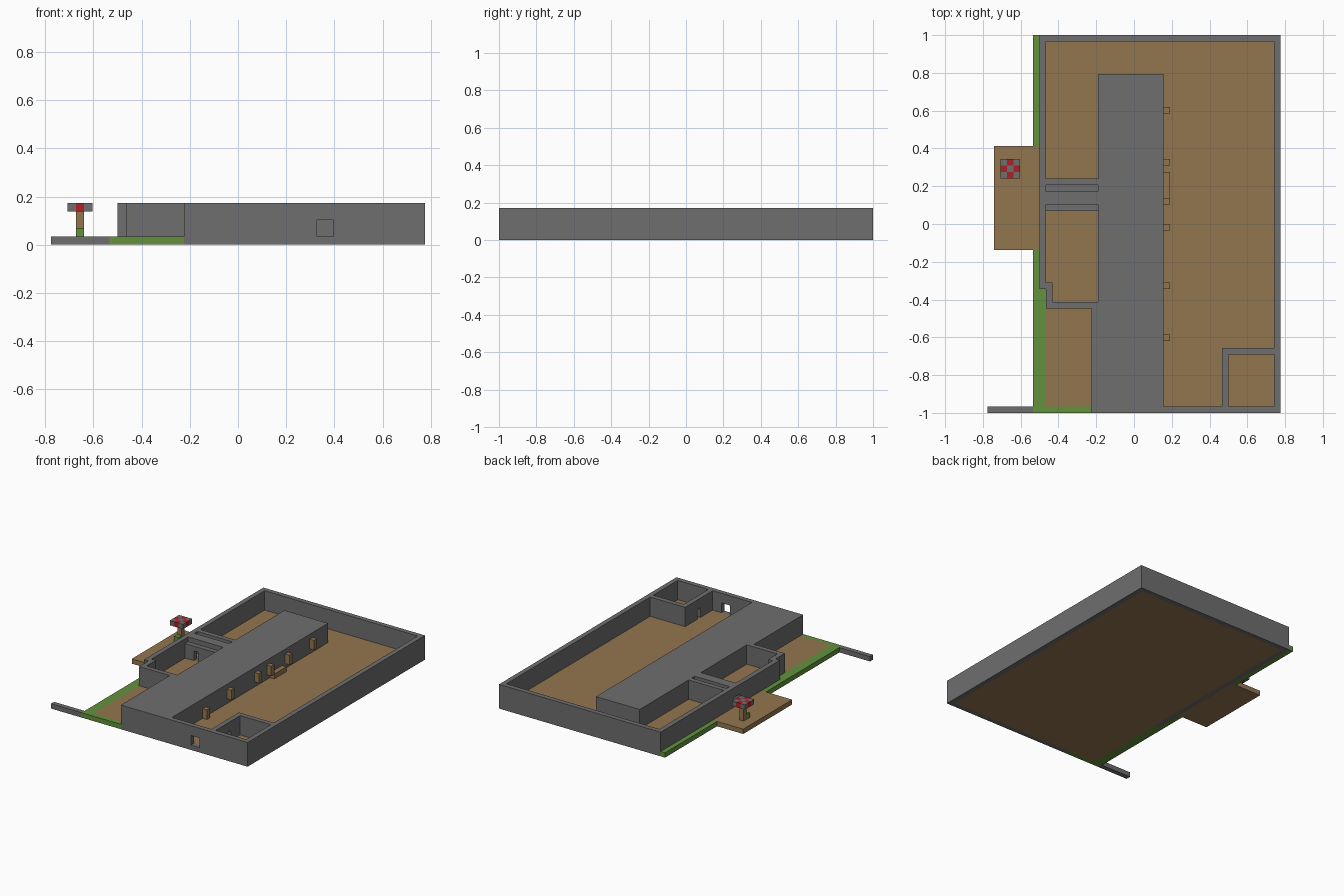
import bpy
import bmesh
from mathutils import Vector

cube = bpy.data.objects.get("Cube")
if cube:
    bpy.data.objects.remove(cube, do_unlink=True)

U = 2 / 58                      # one building block
ORIGIN = Vector((22.5, 29, 0))  # plan centre, in blocks
TOP = 5                         # wall height, in blocks


def material(name, rgb):
    m = bpy.data.materials.new(name)
    m.use_nodes = True
    colour = (*rgb, 1)
    m.diffuse_color = colour
    bsdf = next(n for n in m.node_tree.nodes if n.type == 'BSDF_PRINCIPLED')
    bsdf.inputs["Base Color"].default_value = colour
    return m


STONE = material("stone_grey", (0.16, 0.158, 0.156))
EARTH = material("earth_brown", (0.29, 0.18, 0.077))
GRASS = material("grass_green", (0.125, 0.285, 0.047))
RED = material("lamp_red", (0.42, 0.014, 0.022))


def blocks(name, mat, *boxes):
    """One object from boxes given as x range, y range, z range in blocks."""
    bm = bmesh.new()
    for xr, yr, zr in boxes:
        lo = Vector((xr[0], yr[0], zr[0]))
        hi = Vector((xr[1], yr[1], zr[1]))
        verts = bmesh.ops.create_cube(bm, size=1)["verts"]
        for v in verts:
            unit = v.co + Vector((0.5, 0.5, 0.5))
            v.co = (lo + unit * (hi - lo) - ORIGIN) * U
    mesh = bpy.data.meshes.new(name)
    bm.to_mesh(mesh)
    bm.free()
    mesh.materials.append(mat)
    ob = bpy.data.objects.new(name, mesh)
    bpy.context.collection.objects.link(ob)
    return ob


def door_wall(name, xr, yr, door, along, base=0, top=TOP):
    """Wall with a two-block-high doorway between the door limits."""
    def part(r, zr):
        return (r, yr, zr) if along == "x" else (xr, r, zr)
    start, end = xr if along == "x" else yr
    blocks(name, STONE,
           part((start, door[0]), (base, top)),
           part((door[1], end), (base, top)),
           part(door, (3, top)),
           *([part(door, (0, 1))] if base == 0 else []))


# Ground
blocks("floor", EARTH, ((9, 44), (1, 57), (0, 1)))
blocks("grass_border", GRASS,
       ((7, 8), (0, 25), (0, 1)), ((8, 9), (0, 19), (0, 1)),
       ((7, 8), (41, 58), (0, 1)), ((9, 16), (0, 1), (0, 1)))
blocks("entrance_platform", EARTH, ((1, 8), (25, 41), (0, 1)))
blocks("front_kerb", STONE, ((0, 7), (0, 1), (0, 1)))

# Outer walls
door_wall("front_wall", (16, 45), (0, 1), (32, 34), "x")
door_wall("right_wall", (8, 9), (19, 58), (32, 34), "y")
blocks("back_wall", STONE, ((9, 45), (57, 58), (0, TOP)))
blocks("left_wall", STONE, ((44, 45), (1, 57), (0, TOP)))
blocks("stepped_wall", STONE,
       ((9, 10), (16, 20), (1, TOP)), ((10, 17), (16, 17), (1, TOP)))

# Long central hall
blocks("central_hall", STONE,
       ((17, 27), (1, 52), (1, TOP)), ((16, 17), (1, 16), (1, TOP)))

# Entrance passage between the two side rooms
blocks("passage_roof", STONE, ((9, 17), (32, 34), (3, TOP)))
door_wall("passage_front_wall", (9, 17), (31, 32), (11, 12), "x", 1, 4)
blocks("passage_back_wall", STONE,
       ((9, 17), (34, 35), (1, 4)), ((9, 17), (35, 36), (1, TOP)))

# Small corner room
door_wall("corner_room_side", (36, 37), (1, 10), (5, 6), "y", 1)
blocks("corner_room_back", STONE, ((37, 44), (9, 10), (1, TOP)))

# Brown mounts and bench along the hall
for y, z in ((11, 1), (19, 2), (28, 2), (32, 2), (38, 2), (46, 2)):
    blocks("wall_mount", EARTH, ((27, 28), (y, y + 1), (z, z + 2)))
blocks("bench", EARTH, ((27, 28), (33, 37), (1, 2)))

# Lamp post on the platform
blocks("lamp_post", EARTH, ((3, 4), (37, 38), (1, 4)))
blocks("lamp_plant", GRASS, ((3, 4), (36, 37), (1, 2)))
for x in range(2, 5):
    for y in range(36, 39):
        is_edge = (x + y) % 2 == 1 - (2 + 36) % 2
        blocks("lamp_head", RED if is_edge else STONE,
               ((x, x + 1), (y, y + 1), (4, TOP)))
